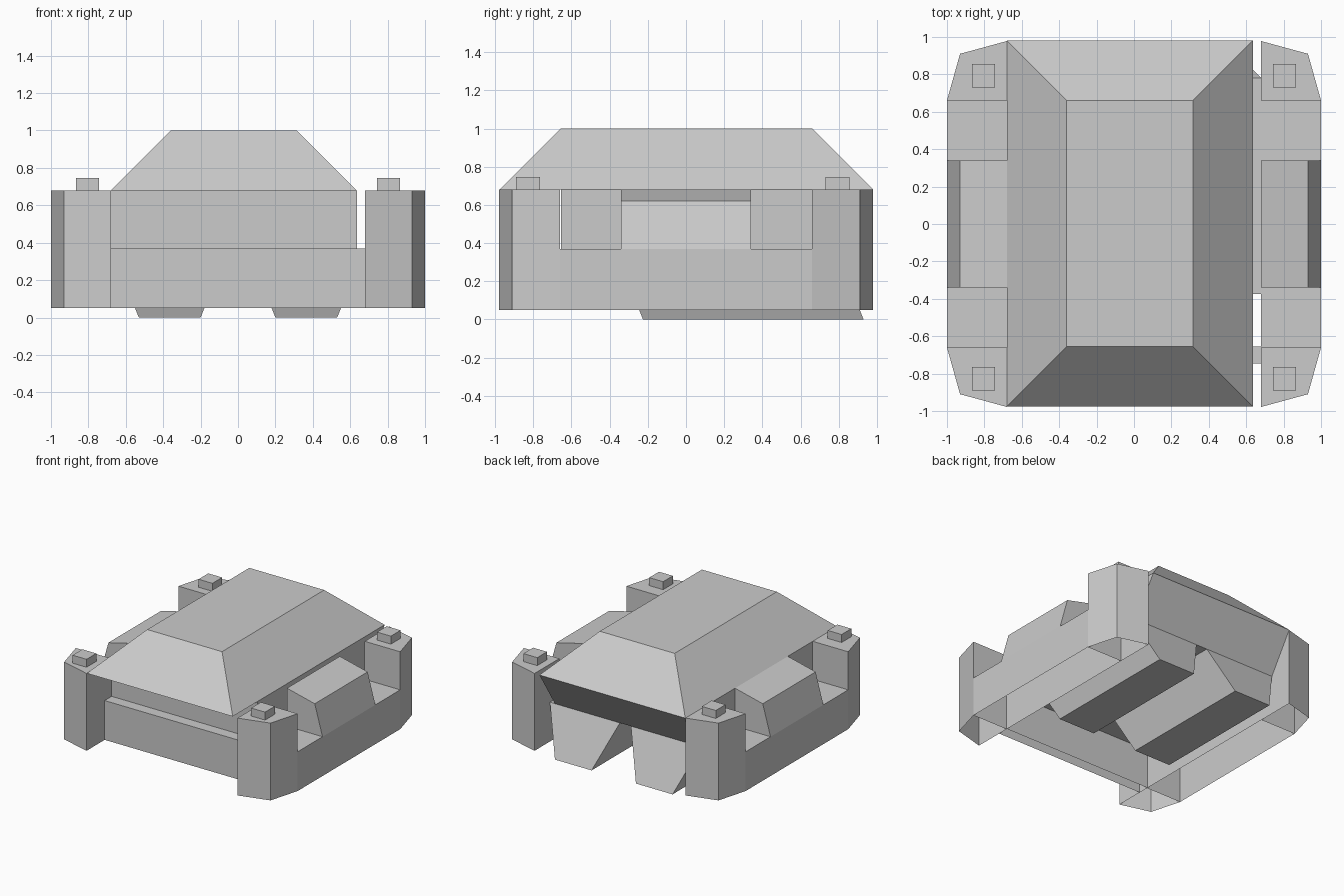
import bpy

if "Cube" in bpy.data.objects:
    bpy.data.objects.remove(bpy.data.objects["Cube"])

# one flat grey for the whole model
grey = bpy.data.materials.new("hull_grey")
grey.diffuse_color = (0.6, 0.6, 0.6, 1)
grey.use_nodes = True
grey.node_tree.nodes["Principled BSDF"].inputs["Base Color"].default_value = grey.diffuse_color


def mesh(name, verts, faces):
    me = bpy.data.meshes.new(name)
    me.from_pydata(verts, [], faces)
    me.materials.append(grey)
    ob = bpy.data.objects.new(name, me)
    bpy.context.collection.objects.link(ob)
    return ob


def loft(name, low, high, bottom=True, top=True):
    """Closed or open-ended solid between two counter-clockwise loops."""
    n = len(low)
    faces = [(i, (i + 1) % n, (i + 1) % n + n, i + n) for i in range(n)]
    if bottom:
        faces.append(tuple(reversed(range(n))))
    if top:
        faces.append(tuple(range(n, 2 * n)))
    return mesh(name, low + high, faces)


def rect(x0, x1, y0, y1, z):
    return [(x0, y0, z), (x1, y0, z), (x1, y1, z), (x0, y1, z)]


def box(name, x0, x1, y0, y1, z0, z1, bottom=True):
    return loft(name, rect(x0, x1, y0, y1, z0), rect(x0, x1, y0, y1, z1), bottom)


def flipped(points, sx, sy=1):
    """Mirror a loop and keep it counter-clockwise."""
    out = [(x * sx, y * sy, z) for x, y, z in points]
    return out[::-1] if sx * sy < 0 else out


# sloped roof with a flat overhang underneath
RX0, RX1, RY0, RY1 = -0.68, 0.635, -0.975, 0.98
loft("roof", rect(RX0, RX1, RY0, RY1, 0.68),
     rect(RX0 + 0.32, RX1 - 0.32, RY0 + 0.32, RY1 - 0.32, 1.0))

# body below the roof, undercut at the rear
loft("body", rect(RX0, RX1, -0.655, 0.78, 0.37),
     rect(RX0, RX1, -0.655, RY1, 0.68), top=False)

# low front wall, hollow below
box("front_wall", -0.68, 0.68, -0.745, -0.655, 0.05, 0.37, bottom=False)

for side, sx in (("right", 1), ("left", -1)):
    # low side wall, hollow below
    plan = [(0.68, -0.66), (1, -0.66), (1, 0.66), (0.68, 0.66)]
    low = [(x, y, 0.05) for x, y in plan]
    high = [(x, y, 0.37) for x, y in plan]
    wall = mesh(side + "_side_wall",
                flipped(low, sx) + flipped(high, sx),
                [(0, 1, 5, 4), (1, 2, 6, 5), (2, 3, 7, 6), (3, 0, 4, 7), (4, 5, 6, 7)])
    # the wall ends run into the towers, so only its long faces and top stay
    keep = [p.index for p in wall.data.polygons if abs(p.normal.y) < 0.5]
    faces = [tuple(wall.data.polygons[i].vertices) for i in keep]
    verts = [tuple(v.co) for v in wall.data.vertices]
    wall.data.clear_geometry()
    wall.data.from_pydata(verts, [], faces)

    # pod on the side wall with a slanted outer face
    section = [(0.68, 0.37), (1.0, 0.37), (0.93, 0.62), (0.68, 0.68)]
    a = [(x * sx, -0.34, z) for x, z in section]
    b = [(x * sx, 0.34, z) for x, z in section]
    loft(side + "_pod", *((a, b) if sx < 0 else (b, a)))

    # corner towers with a small cap block on top
    for end, sy in (("rear", 1), ("front", -1)):
        plan = [(0.68, 0.66), (1, 0.66), (0.93, 0.91), (0.68, 0.978)]
        loft(f"{end}_{side}_tower",
             flipped([(x, y, 0.05) for x, y in plan], sx, sy),
             flipped([(x, y, 0.68) for x, y in plan], sx, sy), bottom=False)
        xs = sorted((0.742 * sx, 0.867 * sx))
        ys = sorted((0.73 * sy, 0.855 * sy)) if sy > 0 else (-0.89, -0.765)
        box(f"{end}_{side}_cap", *xs, *ys, 0.68, 0.745)

    # raked keel under the body
    loft(side + "_keel",
         flipped(rect(0.2, 0.53, -0.225, 0.93, 0.0), sx),
         flipped(rect(0.05, 0.68, -0.375, 0.78, 0.37), sx))

# consistent outward normals on closed parts
import bmesh
for ob in bpy.context.collection.objects:
    if ob.name.endswith(("pod", "keel", "roof")):
        bm = bmesh.new()
        bm.from_mesh(ob.data)
        bmesh.ops.recalc_face_normals(bm, faces=bm.faces)
        bm.to_mesh(ob.data)
        bm.free()
